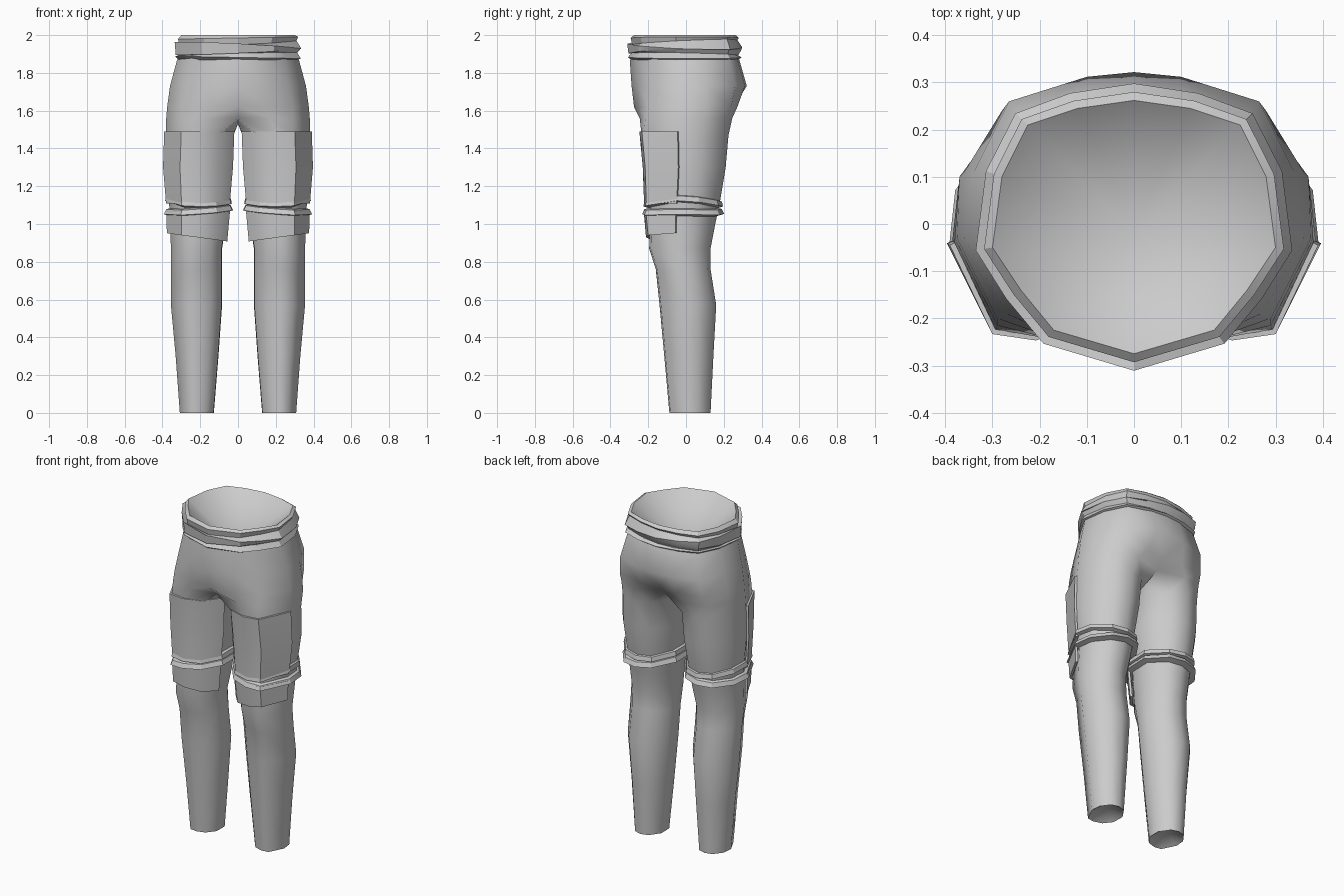
import bpy, bmesh, math

if "Cube" in bpy.data.objects:
    bpy.data.objects.remove(bpy.data.objects["Cube"])

cloth = bpy.data.materials.new("grey cloth")
cloth.diffuse_color = (0.6, 0.6, 0.6, 1)
cloth.use_nodes = True
cloth.node_tree.nodes["Principled BSDF"].inputs["Base Color"].default_value = cloth.diffuse_color

# Leg outline: u runs inner to outer, v runs front to back
OUTLINE = [(-.95, -.4), (-.52, -.86), (.05, -1), (.52, -.95), (1, -.15),
           (.93, .4), (.5, .88), (0, 1), (-.5, .87), (-.97, .3)]


def leg_ring(z, xi, xo, yf, yb, arch=0.0, slant=0.0):
    """Outline fitted between inner/outer x and front/back y."""
    cx, hx, cy, hy = (xi + xo) / 2, (xo - xi) / 2, (yf + yb) / 2, (yb - yf) / 2
    return [(cx + u * hx, cy + v * hy, z + arch * (1 - abs(v)) + slant * u)
            for u, v in OUTLINE]


def loft(bm, rings, closed=True):
    """Skin a stack of rings, listed from top to bottom."""
    rows = [[p if isinstance(p, bmesh.types.BMVert) else bm.verts.new(p) for p in r]
            for r in rings]
    for a, b in zip(rows, rows[1:]):
        n = len(a)
        for i in range(n if closed else n - 1):
            j = (i + 1) % n
            bm.faces.new((a[i], b[i], b[j], a[j]))
    return rows


def fan(bm, row, apex):
    c = bm.verts.new(apex)
    for i in range(len(row)):
        bm.faces.new((row[i], row[(i + 1) % len(row)], c))


def finish(name, bm, mirror=False, thick=0, angle=40):
    me = bpy.data.meshes.new(name)
    bm.to_mesh(me)
    bm.free()
    ob = bpy.data.objects.new(name, me)
    bpy.context.collection.objects.link(ob)
    me.materials.append(cloth)
    bpy.ops.object.select_all(action='DESELECT')
    ob.select_set(True)
    bpy.context.view_layer.objects.active = ob
    if thick:
        m = ob.modifiers.new("thickness", 'SOLIDIFY')
        m.thickness, m.offset = thick, 1
        bpy.ops.object.modifier_apply(modifier=m.name)
    if mirror:
        m = ob.modifiers.new("mirror", 'MIRROR')
        m.use_clip = True
        bpy.ops.object.modifier_apply(modifier=m.name)
    bpy.ops.object.shade_smooth_by_angle(angle=math.radians(angle))


# Trousers: half pelvis chains from front seam to back seam
pelvis = {
    1.93: [(0, -.28), (.16, -.235), (.24, -.16), (.30, -.05), (.285, .1), (.22, .21), (.12, .25), (0, .265)],
    1.86: [(0, -.297), (.15, -.245), (.25, -.17), (.325, -.04), (.305, .1), (.24, .23), (.1, .275), (0, .285)],
    1.73: [(0, -.288), (.15, -.25), (.27, -.19), (.36, -.03), (.34, .11), (.265, .26), (.1, .312), (0, .322)],
    1.62: [(0, -.275), (.15, -.25), (.29, -.2), (.375, -.03), (.36, .11), (.28, .24), (.12, .272), (0, .25)],
    1.56: [(0, -.21), (.17, -.245), (.29, -.215), (.38, -.03), (.37, .1), (.29, .21), (.17, .245), (0, .2)],
}
bm = bmesh.new()
rows = loft(bm, [[(x, y, z) for x, y in pts] for z, pts in pelvis.items()], closed=False)
hip = rows[-1]
crotch = [bm.verts.new((0, -.08, 1.53))] + hip + [bm.verts.new((0, .07, 1.53))]
legs = [(1.47, .018, .38, -.235, .225), (1.3, .025, .385, -.215, .21),
        (1.12, .05, .365, -.20, .18), (1.0, .06, .36, -.19, .155),
        (.87, .08, .355, -.195, .13), (.76, .08, .355, -.16, .13),
        (.57, .08, .355, -.14, .16), (.3, .1, .33, -.115, .145),
        (0, .125, .308, -.088, .13)]
rows = loft(bm, [crotch] + [leg_ring(*r) for r in legs])
fan(bm, rows[-1][::-1], (.215, .02, .06))  # hollow ankle end
finish("trousers", bm, mirror=True, angle=60)

# Thigh pads over the front and outer side
bm = bmesh.new()
loft(bm, [leg_ring(*r)[:5] for r in
          [(1.49, .02, .38, -.235, .225), (1.3, .027, .386, -.217, .21),
           (1.11, .045, .37, -.21, .18)]], closed=False)
finish("thigh_pad", bm, mirror=True, thick=.012)

# Knee pads, lower at the inner end
bm = bmesh.new()
loft(bm, [leg_ring(*r)[:5] for r in
          [(1.07, .045, .368, -.21, .17), (.93, .06, .364, -.198, .15, 0, .022)]], closed=False)
finish("knee_pad", bm, mirror=True, thick=.014)

# Two wrapped straps above each knee
for name, z, arch, slant, g in [("upper_strap", 1.105, .03, .005, .0),
                                ("lower_strap", 1.065, .012, -.012, .006)]:
    bm = bmesh.new()
    rings = []
    for dz, out in [(.022, -.012), (.014, .012), (-.012, .018 + g), (-.022, -.012)]:
        rings.append(leg_ring(z + dz, .045 - out, .368 + out, -.208 - out, .178 + out, arch, slant))
    loft(bm, rings)
    finish(name, bm, mirror=True, angle=30)

# Waist sash: folded rings around the waist rim, with a sunken top
half = [(0, -.275), (.17, -.225), (.24, -.14), (.30, -.05), (.28, .1), (.225, .21), (.12, .245), (0, .262)]
rim = half + [(-x, y) for x, y in half[-2:0:-1]]
bm = bmesh.new()
rings = []
for z, s, side, front in [(2.0, 0, 0, 0), (1.985, .018, .006, 0), (1.962, .01, .01, -.012),
                          (1.945, .036, -.018, .01), (1.912, .03, .015, -.008),
                          (1.898, .014, .008, .006), (1.882, .033, -.006, 0), (1.868, .012, 0, 0)]:
    ring = []
    for x, y in rim:
        r = math.hypot(x, y)
        ring.append((x * (1 + s / r), y * (1 + s / r),
                     z + side * x / .3 + front * y / .27 * -1))
    rings.append(ring)
rows = loft(bm, rings)
fan(bm, rows[0], (0, -.02, 1.78))
finish("waist_sash", bm, angle=30)
